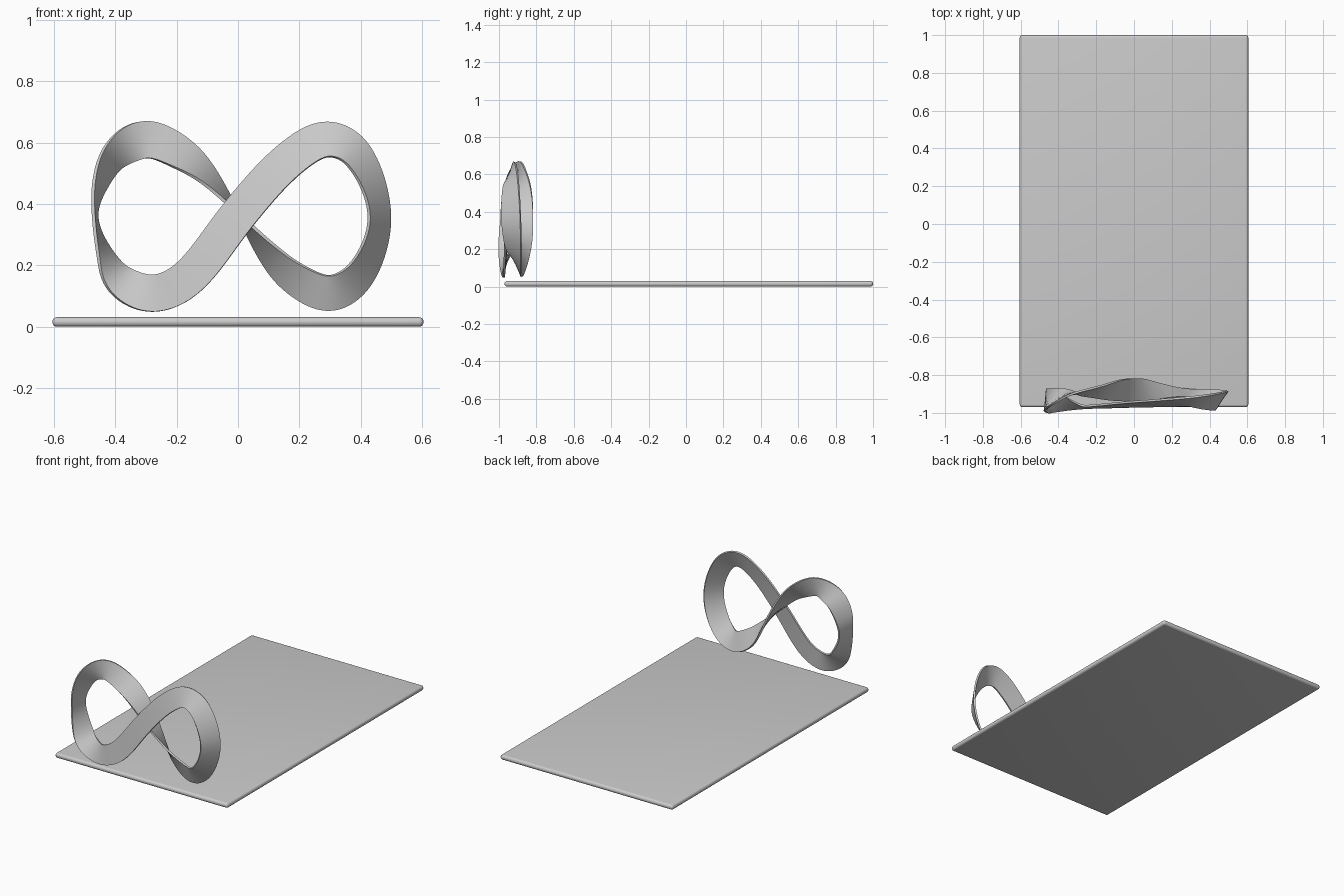
import bpy, bmesh, math
from mathutils import Vector

if "Cube" in bpy.data.objects:
    bpy.data.objects.remove(bpy.data.objects["Cube"])

grey = bpy.data.materials.new("light_grey")
grey.diffuse_color = (0.6, 0.6, 0.6, 1)
grey.use_nodes = True
grey.node_tree.nodes["Principled BSDF"].inputs["Base Color"].default_value = grey.diffuse_color


def add_object(name, bm):
    bmesh.ops.recalc_face_normals(bm, faces=bm.faces)
    me = bpy.data.meshes.new(name)
    bm.to_mesh(me)
    bm.free()
    me.materials.append(grey)
    ob = bpy.data.objects.new(name, me)
    bpy.context.collection.objects.link(ob)
    bpy.ops.object.select_all(action='DESELECT')
    bpy.context.view_layer.objects.active = ob
    ob.select_set(True)
    bpy.ops.object.shade_smooth_by_angle(angle=math.radians(35))
    return ob


# Base plate with rounded rim
bm = bmesh.new()
bmesh.ops.create_cube(bm, size=1)
for v in bm.verts:
    v.co = (v.co.x * 1.21, v.co.y * 1.97 + 0.015, v.co.z * 0.031 + 0.0155)
bmesh.ops.bevel(bm, geom=bm.edges[:], offset=0.0145, segments=5,
                profile=0.5, affect='EDGES')
add_object("base_plate", bm)

# Figure-eight ribbon: x, y, z of the centre line and twist in degrees
KEYS = [
    (0.00, -.955, .365, 10), (.16, -.948, .54, 15), (.285, -.94, .613, 20),
    (.385, -.938, .57, 38), (.465, -.935, .36, 57), (.40, -.92, .17, 40),
    (.30, -.90, .107, 20), (.18, -.885, .16, 35), (.09, -.878, .25, 60),
    (.00, -.878, .37, 90), (-.10, -.88, .495, 120), (-.185, -.885, .565, 148),
    (-.30, -.895, .613, 175), (-.40, -.915, .56, 222), (-.449, -.928, .465, 248),
    (-.467, -.932, .36, 266), (-.435, -.945, .24, 248), (-.385, -.958, .15, 215),
    (-.28, -.968, .107, 187), (-.165, -.965, .155, 185)]
STEPS, WIDTH, THICK = 12, 0.121, 0.011
n = len(KEYS)


def key(i):
    # the twist gains half a turn on every lap
    x, y, z, a = KEYS[i % n]
    return Vector((x, y, z, a + 180 * (i // n)))


def spline(i, t):
    # non-uniform Catmull-Rom (centripetal) through four neighbouring keys
    p = [key(i + k) for k in (-1, 0, 1, 2)]
    u = [0.0]
    for a, b in zip(p, p[1:]):
        u.append(u[-1] + (b.xyz - a.xyz).length ** 0.5)
    s = u[1] + (u[2] - u[1]) * t

    def mix(a, b, ua, ub):
        return a * ((ub - s) / (ub - ua)) + b * ((s - ua) / (ub - ua))
    a = [mix(p[k], p[k + 1], u[k], u[k + 1]) for k in range(3)]
    b = [mix(a[k], a[k + 1], u[k], u[k + 2]) for k in range(2)]
    return mix(b[0], b[1], u[1], u[2])


pts = [spline(i, j / STEPS) for i in range(n) for j in range(STEPS)]
# gentle smoothing of the sampled path
for _ in range(12):
    m = len(pts)
    half = Vector((0, 0, 0, 180))
    ext = [pts[-1] - half] + pts + [pts[0] + half]
    pts = [(ext[k] + 2 * ext[k + 1] + ext[k + 2]) / 4 for k in range(m)]

bm = bmesh.new()
rings = []
for k, p in enumerate(pts):
    d = pts[(k + 1) % len(pts)].xyz - pts[k - 1].xyz
    flat = Vector((d.x, 0, d.z)).normalized()
    side = Vector((-flat.z, 0, flat.x))
    a = math.radians(p.w)
    w = side * math.cos(a) + Vector((0, 1, 0)) * math.sin(a)
    t = flat.cross(w) * (THICK / 2)
    w = w * (WIDTH / 2)
    rings.append([bm.verts.new(p.xyz + q) for q in (w + t, t - w, -w - t, w - t)])
for k, r in enumerate(rings):
    last = k == len(rings) - 1
    s = rings[0] if last else rings[k + 1]
    off = 2 if last else 0          # half turn closes the band
    for j in range(4):
        bm.faces.new((r[j], r[(j + 1) % 4], s[(j + 1 + off) % 4], s[(j + off) % 4]))
add_object("twisted_ribbon", bm)
